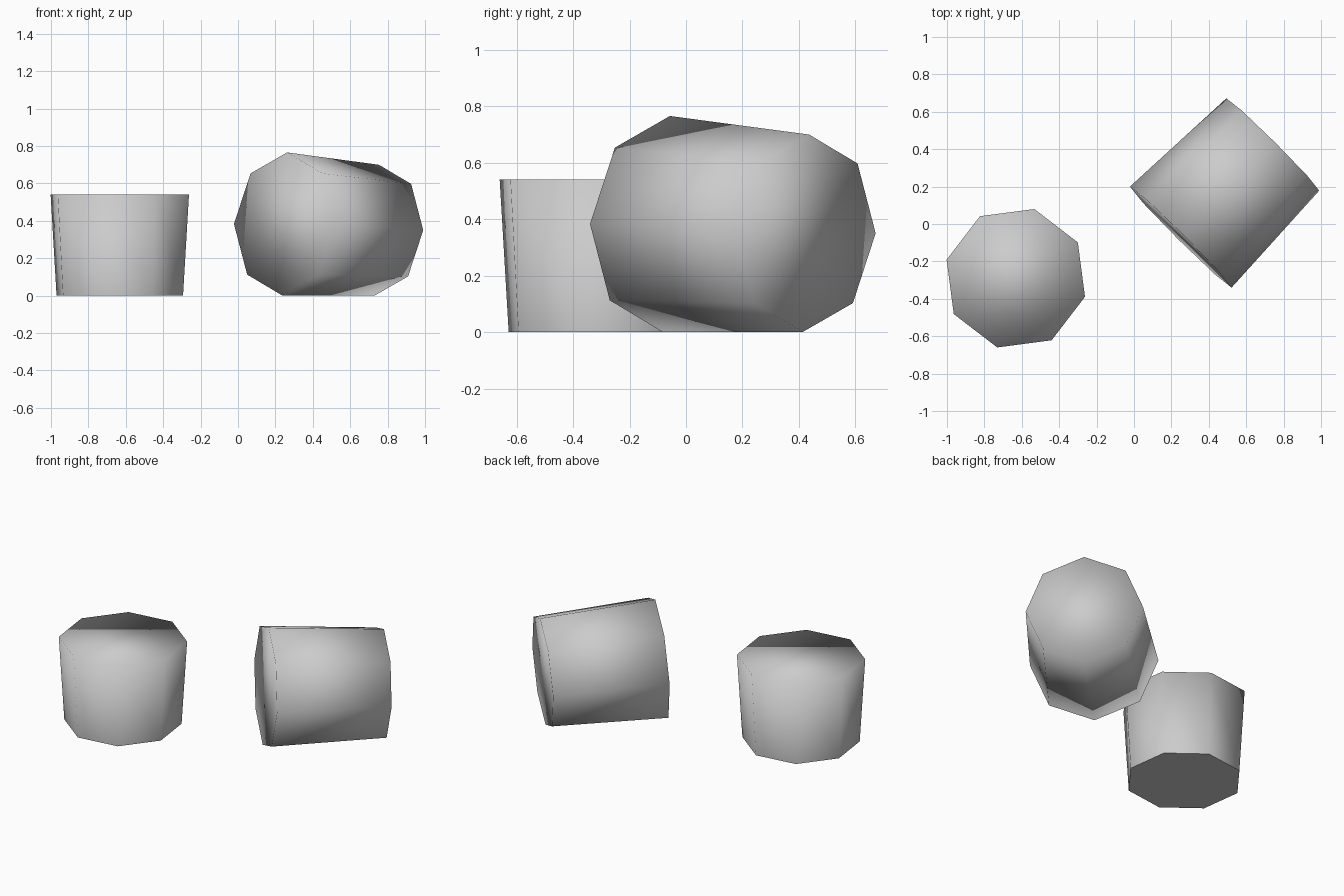
import bpy, bmesh
from math import radians
from mathutils import Vector, Matrix

cube = bpy.data.objects.get("Cube")
if cube:
    bpy.data.objects.remove(cube, do_unlink=True)

# One plain grey for both blocks
grey = bpy.data.materials.new("plain_grey")
grey.use_nodes = True
colour = (0.6, 0.6, 0.6, 1)
grey.diffuse_color = colour
grey.node_tree.nodes["Principled BSDF"].inputs["Base Color"].default_value = colour

WIDE, NARROW, SIDES = 0.383, 0.35, 8


def tapered_block(name, narrow_end, wide_end, spin_ref, spin=0, flat_base=False):
    """Eight-sided tapered solid between two end centres, smooth shaded."""
    narrow_end, wide_end = Vector(narrow_end), Vector(wide_end)
    axis = wide_end - narrow_end
    z = axis.normalized()
    y = z.cross(Vector(spin_ref)).normalized()
    x = y.cross(z)
    turn = Matrix((x, y, z)).transposed().to_4x4()
    place = Matrix.Translation((narrow_end + wide_end) / 2) @ turn @ Matrix.Rotation(spin, 4, 'Z')

    bm = bmesh.new()
    bmesh.ops.create_cone(bm, cap_ends=True, segments=SIDES, radius1=NARROW,
                          radius2=WIDE, depth=axis.length)
    for face in bm.faces:
        face.smooth = True
        if flat_base and face.normal.z < -0.9:
            face.smooth = False
            for edge in face.edges:
                edge.smooth = False
    bm.transform(place)
    mesh = bpy.data.meshes.new(name)
    bm.to_mesh(mesh)
    bm.free()
    mesh.materials.append(grey)
    obj = bpy.data.objects.new(name, mesh)
    bpy.context.collection.objects.link(obj)
    return obj


# Upright block, wide end up
tapered_block("standing_block", (-0.632, -0.29, 0), (-0.632, -0.29, 0.54),
              (1, 0, 0), radians(75), flat_base=True)

# Block lying on one of its long edges
tapered_block("lying_block", (0.742, 0.425, 0.35), (0.25, -0.07, 0.383), (0, 0, 1))
